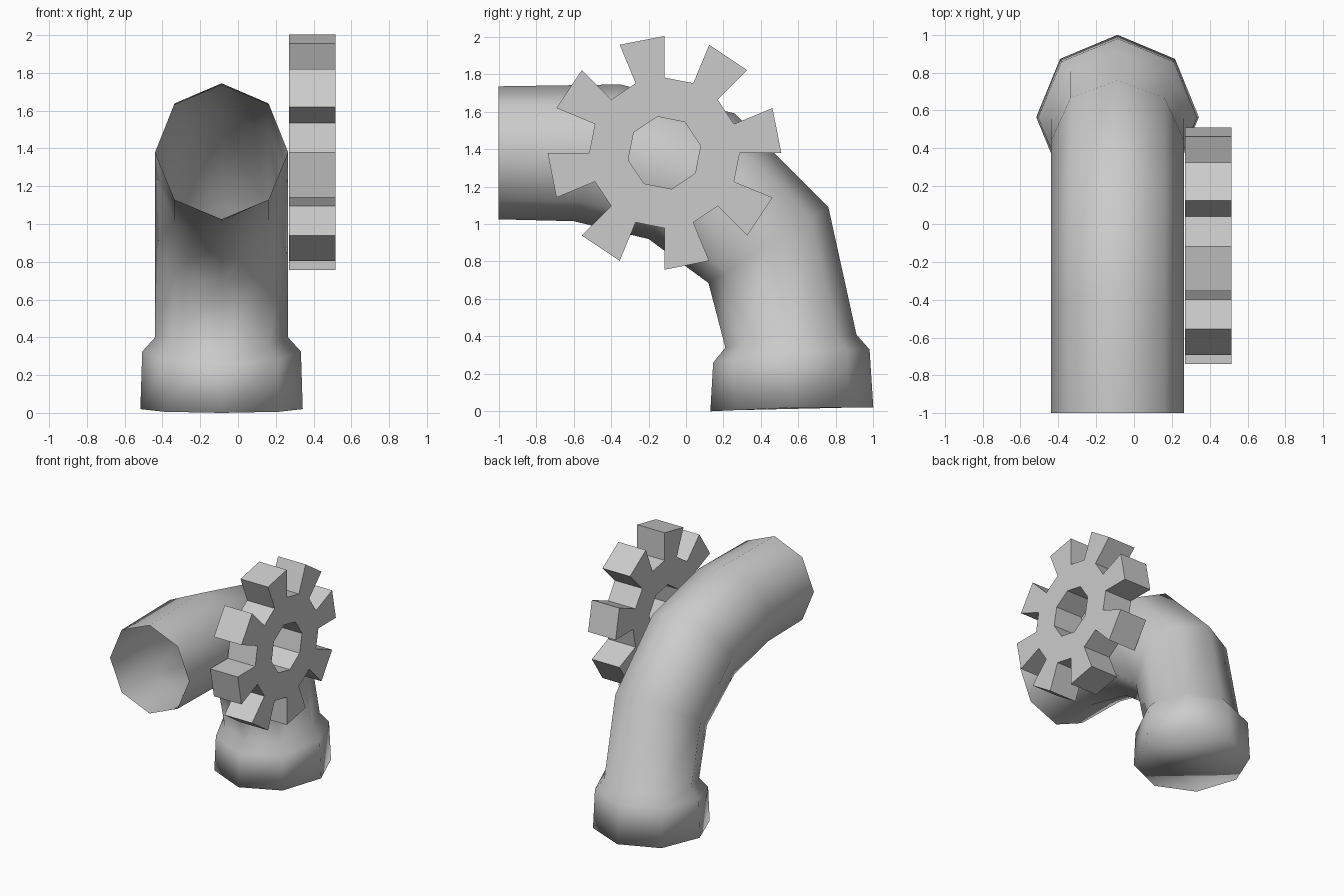
import bpy, bmesh, math
from mathutils import Vector

if "Cube" in bpy.data.objects:
    bpy.data.objects.remove(bpy.data.objects["Cube"])

grey = bpy.data.materials.new("light_grey")
grey.diffuse_color = (0.6, 0.6, 0.6, 1)
grey.use_nodes = True
grey.node_tree.nodes["Principled BSDF"].inputs["Base Color"].default_value = grey.diffuse_color


def add_object(name, bm, smooth=False):
    bmesh.ops.recalc_face_normals(bm, faces=bm.faces)
    mesh = bpy.data.meshes.new(name)
    bm.to_mesh(mesh)
    bm.free()
    mesh.materials.append(grey)
    for p in mesh.polygons:
        p.use_smooth = smooth
    ob = bpy.data.objects.new(name, mesh)
    bpy.context.collection.objects.link(ob)
    return ob


# Bent eight-sided pipe: outer (y, z), inner (y, z), side height, radius in x
CX = -0.087
rings = [
    ((-1.00, 1.735), (-1.00, 1.025), 1.38, 0.352),
    ((-0.35, 1.745), (-0.60, 1.015), 1.38, 0.352),
    ((0.26, 1.59), (-0.20, 0.92), 1.255, 0.352),
    ((0.76, 1.09), (0.12, 0.685), 0.89, 0.352),
    ((0.91, 0.41), (0.21, 0.34), 0.40, 0.352),
    ((0.98, 0.33), (0.145, 0.26), 0.325, 0.42),
    ((1.00, 0.02), (0.13, 0.00), 0.02, 0.43),
]
bm = bmesh.new()
loops = []
for outer, inner, side_z, r in rings:
    mid = Vector(((outer[0] + inner[0]) / 2, side_z))
    loop = []
    for k in range(8):
        a = k * math.pi / 4
        c = math.cos(a)
        p = mid + abs(c) * (Vector(outer if c > 0 else inner) - mid)
        loop.append(bm.verts.new((CX + r * math.sin(a), p.x, p.y)))
    loops.append(loop)
for a, b in zip(loops, loops[1:]):
    for k in range(8):
        n = (k + 1) % 8
        bm.faces.new((a[k], a[n], b[n], b[k]))
# Closed foot; the other end stays open
bm.faces.new(loops[-1])
add_object("bent_pipe", bm, smooth=True)

# Cog wheel with eight teeth and an eight-sided hole
GY, GZ, X0, X1 = -0.115, 1.38, 0.27, 0.515
ROOT, TIP, HOLE = 0.402, 0.624, 0.197


def pair(bm, radius, angle):
    """Matching points on the two faces of the wheel."""
    y, z = GY + radius * math.cos(angle), GZ + radius * math.sin(angle)
    return [bm.verts.new((x, y, z)) for x in (X0, X1)]


bm = bmesh.new()
step = math.pi / 8
root = [pair(bm, ROOT, k * step) for k in range(16)]
tip = [pair(bm, TIP, k * step) for k in range(16)]
hole = [pair(bm, HOLE, (k + 0.5) * 2 * step - step / 2 - step / 2 + step / 2) for k in range(8)]


def wall(p, q):
    bm.faces.new((p[0], q[0], q[1], p[1]))


for k in range(8):
    a, b, c = 2 * k, 2 * k + 1, (2 * k + 2) % 16
    n = (k + 1) % 8
    wall(root[a], tip[a])       # tooth
    wall(tip[a], tip[b])
    wall(tip[b], root[b])
    wall(root[b], root[c])      # gap between teeth
    wall(hole[k], hole[n])      # hole
    for s in (0, 1):
        bm.faces.new((root[a][s], tip[a][s], tip[b][s], root[b][s]))
        bm.faces.new((hole[k][s], root[a][s], root[b][s]))
        bm.faces.new((hole[k][s], root[b][s], root[c][s], hole[n][s]))
add_object("cog_wheel", bm)
